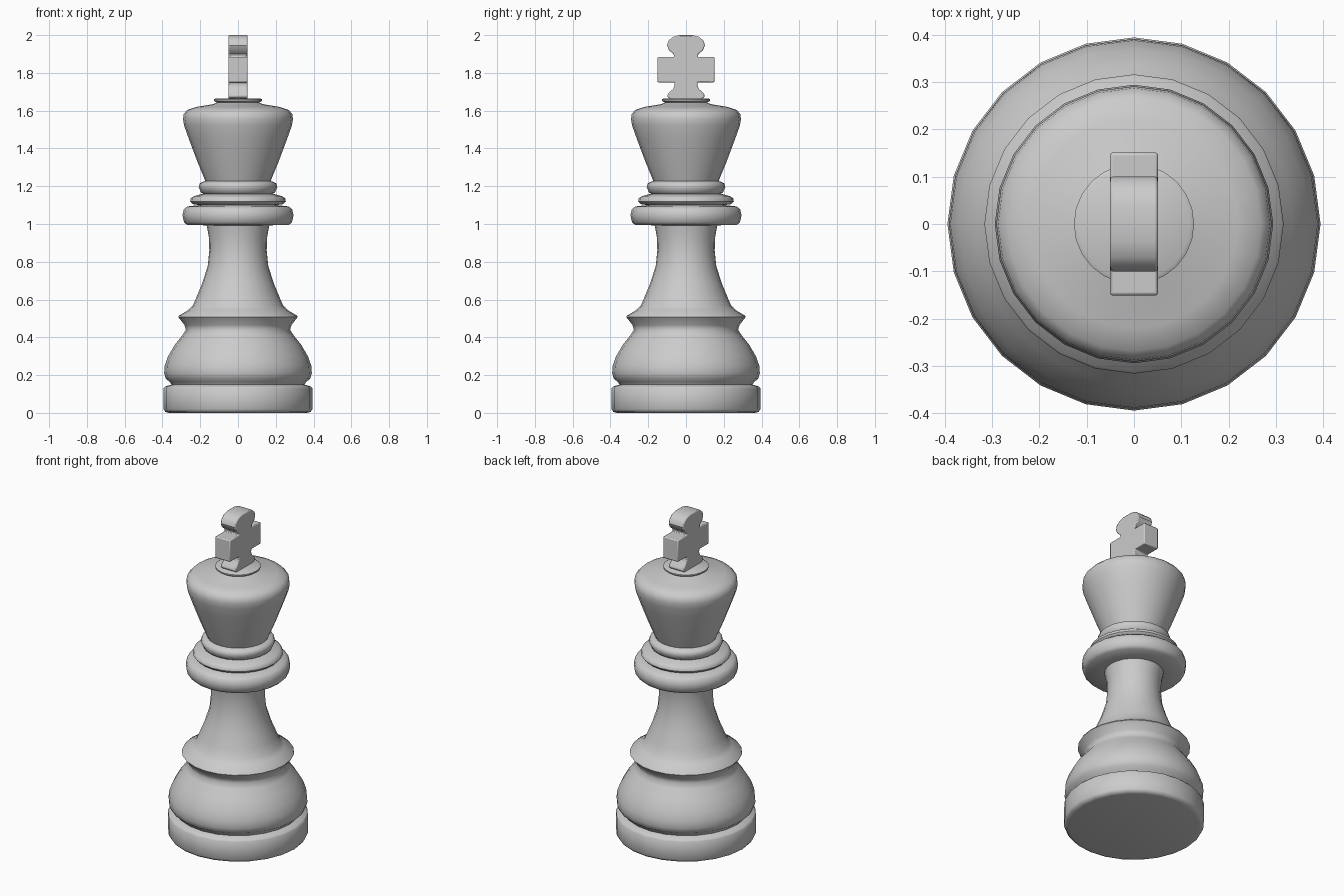
import bpy, bmesh
from math import cos, sin, pi, radians

SIDES = 24


def add_object(name, bm, angle):
    bmesh.ops.recalc_face_normals(bm, faces=bm.faces)
    me = bpy.data.meshes.new(name)
    bm.to_mesh(me)
    bm.free()
    ob = bpy.data.objects.new(name, me)
    bpy.context.collection.objects.link(ob)
    bpy.ops.object.select_all(action='DESELECT')
    ob.select_set(True)
    bpy.context.view_layer.objects.active = ob
    bpy.ops.object.shade_smooth_by_angle(angle=radians(angle))
    return ob


def lathe(name, profile, angle=50):
    """Revolve (radius, z) points around z and close both ends."""
    bm = bmesh.new()
    rings = [[bm.verts.new((r * cos(2 * pi * i / SIDES), r * sin(2 * pi * i / SIDES), z))
              for i in range(SIDES)] for r, z in profile]
    for a, b in zip(rings, rings[1:]):
        for i in range(SIDES):
            j = (i + 1) % SIDES
            bm.faces.new((a[i], a[j], b[j], b[i]))
    bm.faces.new(rings[0][::-1])
    bm.faces.new(rings[-1])
    return add_object(name, bm, angle)


# Turned body: foot, bulge, flared rim, stem, collars, head and cap
lathe("body", [
    (0.365, 0), (0.385, 0.005), (0.394, 0.02), (0.394, 0.13), (0.385, 0.14),
    (0.352, 0.15), (0.36, 0.163), (0.382, 0.18), (0.391, 0.21), (0.388, 0.25),
    (0.37, 0.3), (0.335, 0.36), (0.295, 0.41), (0.276, 0.44), (0.283, 0.465),
    (0.316, 0.507), (0.312, 0.515), (0.262, 0.545), (0.238, 0.57), (0.217, 0.62),
    (0.188, 0.69), (0.16, 0.78), (0.152, 0.86), (0.154, 0.93), (0.166, 0.993),
    (0.27, 0.995), (0.286, 1.01), (0.294, 1.045), (0.287, 1.078), (0.268, 1.093),
    (0.205, 1.1), (0.24, 1.105), (0.253, 1.12), (0.25, 1.137), (0.232, 1.148),
    (0.185, 1.16), (0.196, 1.168), (0.208, 1.195), (0.203, 1.215), (0.19, 1.222),
    (0.173, 1.228), (0.215, 1.33), (0.26, 1.45), (0.285, 1.52), (0.291, 1.555),
    (0.287, 1.583), (0.268, 1.604), (0.22, 1.62), (0.13, 1.635), (0.112, 1.642),
    (0.127, 1.652), (0.127, 1.66), (0.118, 1.665)])

# Cross on top: half outline in (y, z), mirrored and given thickness along x
half = [(0.075, 1.655), (0.1, 1.675), (0.095, 1.69), (0.068, 1.715), (0.06, 1.735),
        (0.062, 1.75), (0.151, 1.75), (0.151, 1.884), (0.062, 1.884), (0.066, 1.9),
        (0.09, 1.92), (0.1, 1.945), (0.093, 1.97), (0.07, 1.99), (0.035, 2.0)]
outline = half + [(-y, z) for y, z in reversed(half)]
bm = bmesh.new()
face = bm.faces.new([bm.verts.new((-0.051, y, z)) for y, z in outline])
res = bmesh.ops.extrude_face_region(bm, geom=[face])
verts = [g for g in res["geom"] if isinstance(g, bmesh.types.BMVert)]
bmesh.ops.translate(bm, verts=verts, vec=(0.102, 0, 0))
cross = add_object("top_cross", bm, 35)
bevel = cross.modifiers.new("soft_edges", 'BEVEL')
bevel.width = 0.006
bevel.segments = 2
bevel.angle_limit = radians(60)
